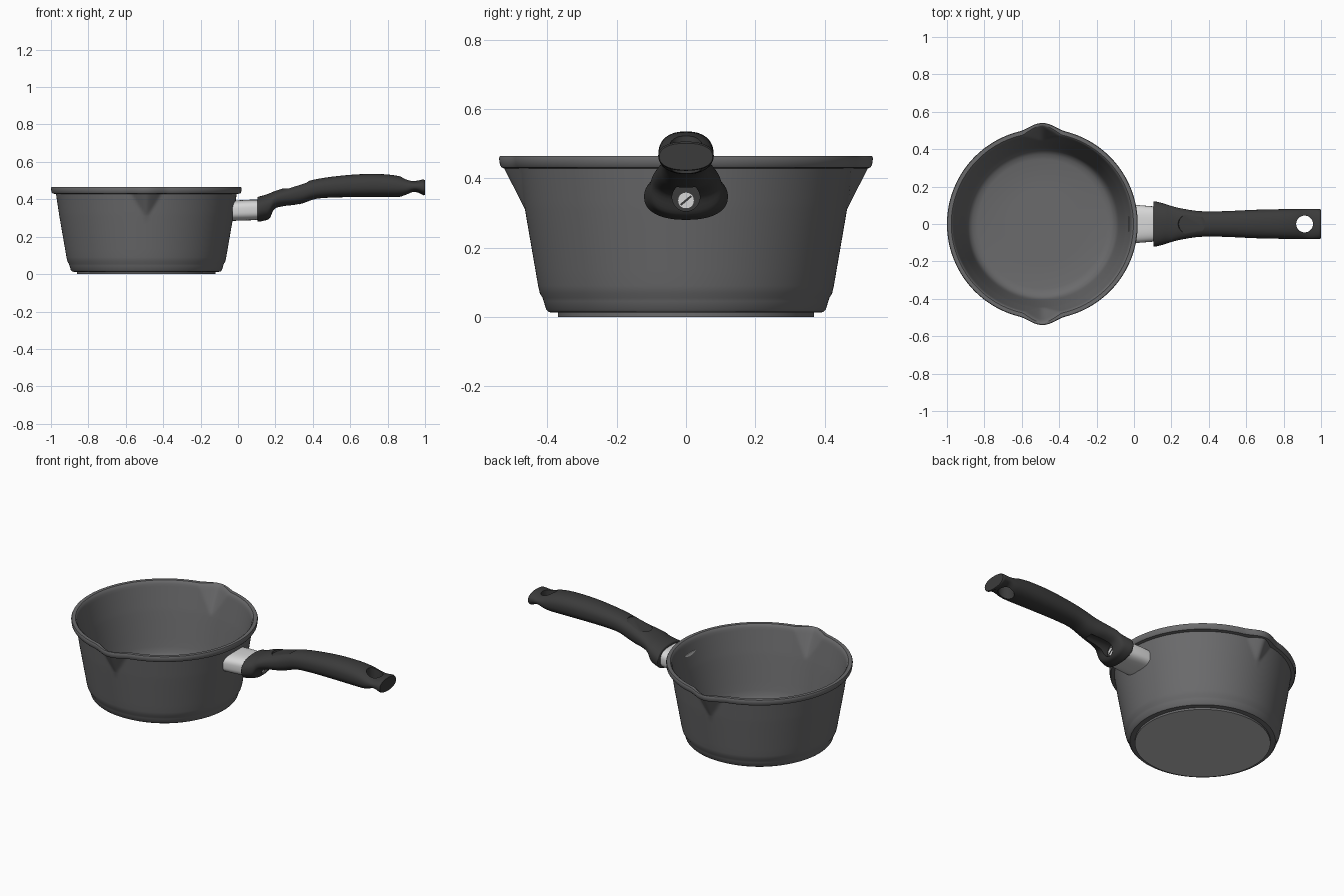
import bpy, bmesh, math
from mathutils import Matrix

if "Cube" in bpy.data.objects:
    bpy.data.objects.remove(bpy.data.objects["Cube"])

PAN_X = -0.49


def material(name, r, g, b):
    m = bpy.data.materials.new(name)
    m.diffuse_color = (r, g, b, 1)
    m.use_nodes = True
    m.node_tree.nodes["Principled BSDF"].inputs["Base Color"].default_value = m.diffuse_color
    return m


COATING = material("grey_coating", 0.145, 0.145, 0.149)
GRIP = material("black_grip", 0.044, 0.044, 0.044)
STEEL = material("steel", 0.68, 0.68, 0.68)
BARE = material("bare_base_metal", 0.5, 0.5, 0.5)


def make(name, bm, mat):
    bmesh.ops.recalc_face_normals(bm, faces=bm.faces)
    me = bpy.data.meshes.new(name)
    bm.to_mesh(me)
    bm.free()
    ob = bpy.data.objects.new(name, me)
    bpy.context.collection.objects.link(ob)
    if mat:
        me.materials.append(mat)
    return ob


def smooth(ob, deg=35):
    bpy.ops.object.select_all(action='DESELECT')
    ob.select_set(True)
    bpy.context.view_layer.objects.active = ob
    bpy.ops.object.shade_smooth_by_angle(angle=math.radians(deg))


def skin(bm, rings):
    """Join closed rings of coordinates and cap both ends."""
    vs = [[bm.verts.new(p) for p in r] for r in rings]
    for a, b in zip(vs, vs[1:]):
        for i in range(len(a)):
            j = (i + 1) % len(a)
            bm.faces.new((a[i], a[j], b[j], b[i]))
    bm.faces.new(vs[0])
    bm.faces.new(vs[-1])


def section(x, top, bottom, half, power, n=56):
    """Superellipse cross-section at a given x."""
    mid, h = (top + bottom) / 2, (top - bottom) / 2
    ring = []
    for i in range(n):
        a = math.tau * i / n
        c, s = math.cos(a), math.sin(a)
        ring.append((x, half * math.copysign(abs(c) ** (2 / power), c),
                     mid + h * math.copysign(abs(s) ** (2 / power), s)))
    return ring


def spline(points, steps):
    """Catmull-Rom through the points."""
    p = [points[0]] + points + [points[-1]]
    out = []
    for k in range(1, len(p) - 2):
        for s in range(steps):
            t = s / steps
            out.append(tuple(0.5 * (2 * b + (c - a) * t + (2 * a - 5 * b + 4 * c - d) * t * t
                                    + (3 * b - a - 3 * c + d) * t ** 3)
                             for a, b, c, d in zip(*p[k - 1:k + 3])))
    return out + [points[-1]]


def cylinder(name, radius, depth, matrix, mat=None, segs=48):
    bm = bmesh.new()
    bmesh.ops.create_cone(bm, cap_ends=True, segments=segs, radius1=radius,
                          radius2=radius, depth=depth, matrix=matrix)
    return make(name, bm, mat)


def cut(ob, cutter):
    cutter.hide_render = True
    mod = ob.modifiers.new("cut", 'BOOLEAN')
    mod.operation, mod.solver, mod.object = 'DIFFERENCE', 'EXACT', cutter
    bpy.context.view_layer.objects.active = ob
    bpy.ops.object.modifier_apply(modifier=mod.name)
    bpy.data.objects.remove(cutter)


# Pan: lathed profile (radius, height, zone) with two pouring spouts
def wall(r0, z0, r1, z1, n, zone):
    return [(r0 + (r1 - r0) * i / n, z0 + (z1 - z0) * i / n, zone) for i in range(n + 1)]


profile = [(0.385, 0.012, 0), (0.397, 0.014, 0), (0.404, 0.022, 0), (0.411, 0.045, 0),
           (0.414, 0.055, 0), (0.422, 0.068, 0)]
profile += wall(0.427, 0.09, 0.465, 0.31, 5, 'outer')
profile += wall(0.467, 0.322, 0.483, 0.428, 8, 'outer')
profile += [(0.502, 0.431, 'lip'), (0.507, 0.438, 'lip'), (0.51, 0.459, 'lip'),
            (0.507, 0.465, 'lip'), (0.487, 0.465, 'inner'), (0.482, 0.461, 'inner')]
profile += wall(0.476, 0.447, 0.446, 0.31, 10, 'inner')
profile += wall(0.443, 0.295, 0.408, 0.10, 4, 'inner')
profile += [(0.401, 0.07, 0), (0.39, 0.05, 0), (0.372, 0.037, 0), (0.345, 0.03, 0), (0.2, 0.03, 0)]


def spout(z, u, zone):
    if zone == 'lip':
        return 0.03 * (0.5 + 0.5 * math.cos(math.pi * min(1, u / 0.12)))
    if not zone:
        return 0
    u = math.sqrt(u * u + 0.012 ** 2) - 0.012
    e = max(0, max(0, z - 0.31) * 0.35 - 0.6 * u)
    return e * (0.8 if zone == 'inner' else 1)


SEGS = 288
rings = []
for r, z, zone in profile:
    ring = []
    for i in range(SEGS):
        a = math.tau * i / SEGS
        u = 0.48 * abs(math.asin(max(-1, min(1, math.cos(a)))))
        rr = r + spout(z, u, zone)
        ring.append((PAN_X + rr * math.cos(a), rr * math.sin(a), z))
    rings.append(ring)
bm = bmesh.new()
skin(bm, rings)
smooth(make("pan_body", bm, COATING))

# Raised disc under the pan, bare metal on its underside
base = cylinder("base_disc", 0.37, 0.014, Matrix.Translation((PAN_X, 0, 0.007)), COATING, 128)
base.data.materials.append(BARE)
for f in base.data.polygons:
    f.material_index = 1 if f.normal.z < -0.5 else 0
smooth(base)

# Steel ferrule between pan and grip
bm = bmesh.new()
skin(bm, [section(x, t, b, w, 3) for x, t, b, w in
          [(-0.03, 0.392, 0.285, 0.102), (0.02, 0.396, 0.286, 0.101),
           (0.07, 0.398, 0.288, 0.097), (0.13, 0.398, 0.292, 0.092)]])
smooth(make("ferrule", bm, STEEL))

# Grip: stations of x, top, bottom, half width
stations = [(0.104, 0.408, 0.285, 0.118), (0.11, 0.414, 0.28, 0.121), (0.14, 0.422, 0.286, 0.115),
            (0.168, 0.432, 0.297, 0.107), (0.195, 0.443, 0.345, 0.098), (0.24, 0.458, 0.36, 0.086),
            (0.30, 0.475, 0.367, 0.075), (0.35, 0.49, 0.38, 0.069), (0.42, 0.508, 0.403, 0.067),
            (0.52, 0.523, 0.41, 0.07), (0.65, 0.534, 0.412, 0.076), (0.78, 0.534, 0.412, 0.079),
            (0.86, 0.524, 0.413, 0.08), (0.90, 0.511, 0.42, 0.08), (0.94, 0.499, 0.438, 0.08),
            (0.97, 0.502, 0.433, 0.08), (0.99, 0.506, 0.422, 0.08), (1.0, 0.501, 0.424, 0.077)]
bm = bmesh.new()
skin(bm, [section(*s, 2.3) for s in spline(stations, 4)])
grip = make("grip", bm, GRIP)

along_x = Matrix.Rotation(math.pi / 2, 4, 'Y')
# Hanging hole
cut(grip, cylinder("hole_cutter", 0.045, 0.4, Matrix.Translation((0.912, 0, 0.46))))
# Screw recess in the underside
cut(grip, cylinder("recess_cutter", 0.04, 0.17, Matrix.Translation((0.24, 0, 0.345)) @ along_x))
# Flat oval thumb rest
oval = (Matrix.Translation((0.295, 0, 0.518)) @ Matrix.Rotation(-0.31, 4, 'Y')
        @ Matrix.Diagonal((1.25, 1, 1, 1)))
cut(grip, cylinder("thumb_cutter", 0.06, 0.1, oval))
smooth(grip)

# Slotted screw
smooth(cylinder("screw", 0.024, 0.02, Matrix.Translation((0.156, 0, 0.336)) @ along_x, STEEL, 32))
bm = bmesh.new()
bmesh.ops.create_cube(bm, size=1, matrix=Matrix.Translation((0.166, 0, 0.336))
                      @ Matrix.Rotation(0.7, 4, 'X') @ Matrix.Diagonal((0.003, 0.04, 0.006, 1)))
make("screw_slot", bm, GRIP)
